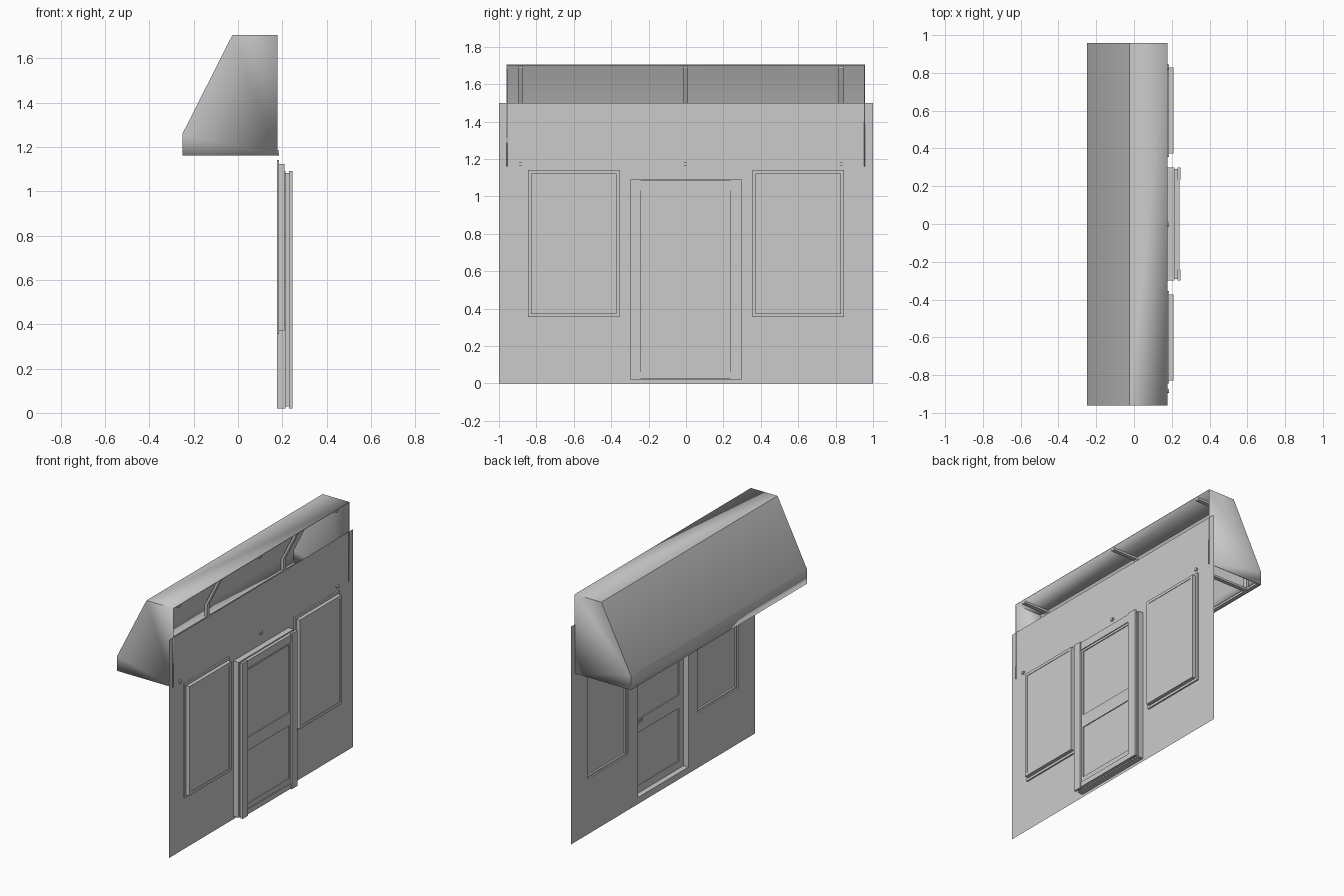
import bpy
import bmesh
import math
from mathutils import Vector

cube = bpy.data.objects.get("Cube")
if cube:
    bpy.data.objects.remove(cube, do_unlink=True)

GREY = (0.6, 0.6, 0.6, 1)
grey = bpy.data.materials.new("plain grey")
grey.use_nodes = True
grey.diffuse_color = GREY
grey.node_tree.nodes["Principled BSDF"].inputs["Base Color"].default_value = GREY

WALL_X = 0.175
DOOR = (-0.30, 0.30, 0.02, 1.09)           # y0, y1, z0, z1
WINDOWS = {"right": (-0.845, -0.355, 0.355, 1.14),
           "left": (0.355, 0.845, 0.355, 1.14)}


def finish(name, bm):
    mesh = bpy.data.meshes.new(name)
    bm.to_mesh(mesh)
    bm.free()
    mesh.materials.append(grey)
    obj = bpy.data.objects.new(name, mesh)
    bpy.context.collection.objects.link(obj)
    return obj


def add_box(bm, x0, x1, y0, y1, z0, z1):
    verts = bmesh.ops.create_cube(bm, size=1)["verts"]
    size = Vector((x1 - x0, y1 - y0, z1 - z0))
    middle = Vector((x0 + x1, y0 + y1, z0 + z1)) / 2
    for v in verts:
        v.co = v.co * size + middle


def boxes(name, *parts):
    bm = bmesh.new()
    for part in parts:
        add_box(bm, *part)
    return finish(name, bm)


def inset(rect, d):
    y0, y1, z0, z1 = rect
    return (y0 + d, y1 - d, z0 + d, z1 - d)


def frame(name, x0, x1, rect, width):
    y0, y1, z0, z1 = rect
    a, b, c, d = inset(rect, width)
    return boxes(name, (x0, x1, y0, a, z0, z1), (x0, x1, b, y1, z0, z1),
                 (x0, x1, a, b, z0, c), (x0, x1, a, b, d, z1))


# Wall sheet with openings for the door and windows
openings = [inset(DOOR, 0.015)] + [inset(w, 0.012) for w in WINDOWS.values()]
ys = sorted({-1, 1} | {v for o in openings for v in o[:2]})
zs = sorted({0, 1.5} | {v for o in openings for v in o[2:]})
bm = bmesh.new()
for y0, y1 in zip(ys, ys[1:]):
    for z0, z1 in zip(zs, zs[1:]):
        cy, cz = (y0 + y1) / 2, (z0 + z1) / 2
        if any(o[0] < cy < o[1] and o[2] < cz < o[3] for o in openings):
            continue
        bm.faces.new([bm.verts.new((WALL_X, y, z)) for y, z in
                      ((y0, z0), (y1, z0), (y1, z1), (y0, z1))])
bmesh.ops.remove_doubles(bm, verts=bm.verts, dist=0.0001)
bmesh.ops.dissolve_limit(bm, angle_limit=0.01, verts=bm.verts, edges=bm.edges)
finish("wall", bm)

# Windows: a rim on the wall, a deeper sash and a pane
for side, rect in WINDOWS.items():
    frame(side + "_window_rim", WALL_X, 0.185, rect, 0.025)
    sash = inset(rect, 0.017)
    frame(side + "_window_sash", 0.185, 0.21, sash, 0.02)
    boxes(side + "_window_pane", (0.198, 0.207, *inset(sash, 0.015)))

# Door frame, stepped in depth
frame("door_frame", WALL_X, 0.215, DOOR, 0.025)
frame("door_stop", 0.215, 0.235, inset(DOOR, 0.008), 0.035)
y0, y1, z0, z1 = DOOR
boxes("door_trim", (0.23, 0.245, y0, -0.24, z0, z1),
      (0.23, 0.245, 0.235, y1, z0, z1),
      (0.23, 0.24, -0.24, 0.235, 1.03, 1.085),
      (0.23, 0.24, -0.24, 0.235, 0.025, 0.06))

# Door leaf with a middle rail and two thin panels
leaf = inset(DOOR, 0.025)
frame("door_leaf", 0.212, 0.234, leaf, 0.05)
boxes("door_middle_rail", (0.212, 0.234, -0.24, 0.24, 0.46, 0.55))
boxes("door_panels", (0.219, 0.228, -0.24, 0.24, 0.06, 0.47),
      (0.219, 0.228, -0.24, 0.24, 0.54, 1.03))
boxes("door_handle", (0.19, 0.212, 0.235, 0.247, 0.54, 0.552),
      (0.19, 0.198, 0.195, 0.247, 0.54, 0.552))

# Awning cover: folded sheet with closed ends, open at the back and below
PROFILE = [(-0.25, 1.16), (-0.25, 1.26), (-0.025, 1.705), (0.178, 1.705)]
BACK = (0.178, 1.16)
bm = bmesh.new()
near, far = [[bm.verts.new((x, y, z)) for x, z in PROFILE + [BACK]]
             for y in (-0.96, 0.957)]
for i in range(3):
    bm.faces.new((near[i], near[i + 1], far[i + 1], far[i]))
bm.faces.new(near)
bm.faces.new(far)
bmesh.ops.recalc_face_normals(bm, faces=bm.faces)
for f in bm.faces:                            # turn every face outwards
    if f.normal.dot(f.calc_center_median() - Vector((0, 0, 1.4))) < 0:
        f.normal_flip()
awning = finish("awning_cover", bm)
bpy.context.view_layer.objects.active = awning
awning.select_set(True)
bpy.ops.object.shade_smooth_by_angle(angle=math.radians(30))
shell = awning.modifiers.new("thickness", "SOLIDIFY")
shell.thickness = 0.006
shell.offset = -1


# Awning ribs: flat bars that follow the cover and meet the wall
def rib(name, y):
    outer = [(0.178, 1.165), (-0.242, 1.165), (-0.242, 1.257),
             (-0.02, 1.696), (0.174, 1.696)]
    inner = [(0.178, 1.18), (-0.226, 1.18), (-0.226, 1.253),
             (-0.011, 1.681), (0.174, 1.681)]
    bm = bmesh.new()
    rings = [[bm.verts.new((p[0], y + s * 0.014, p[1]))
              for p, s in ((o, -1), (o, 1), (i, 1), (i, -1))]
             for o, i in zip(outer, inner)]
    for a, b in zip(rings, rings[1:]):
        for k in range(4):
            n = (k + 1) % 4
            bm.faces.new((a[k], a[n], b[n], b[k]))
    bm.faces.new(rings[0])
    bm.faces.new(rings[-1])
    bmesh.ops.recalc_face_normals(bm, faces=bm.faces)
    finish(name, bm)
    # Bolt end showing through the wall
    bpy.ops.mesh.primitive_cylinder_add(vertices=12, radius=0.011, depth=0.012,
                                        location=(0.179, y, 1.172),
                                        rotation=(0, math.pi / 2, 0))
    bolt = bpy.context.object
    bolt.name = name + "_bolt"
    bolt.data.materials.append(grey)


for label, y in (("right", -0.885), ("middle", -0.003), ("left", 0.83)):
    rib(label + "_awning_rib", y)

# Bar along the bottom front edge of the awning
boxes("awning_front_bar", (-0.242, -0.226, -0.95, 0.95, 1.165, 1.18))
